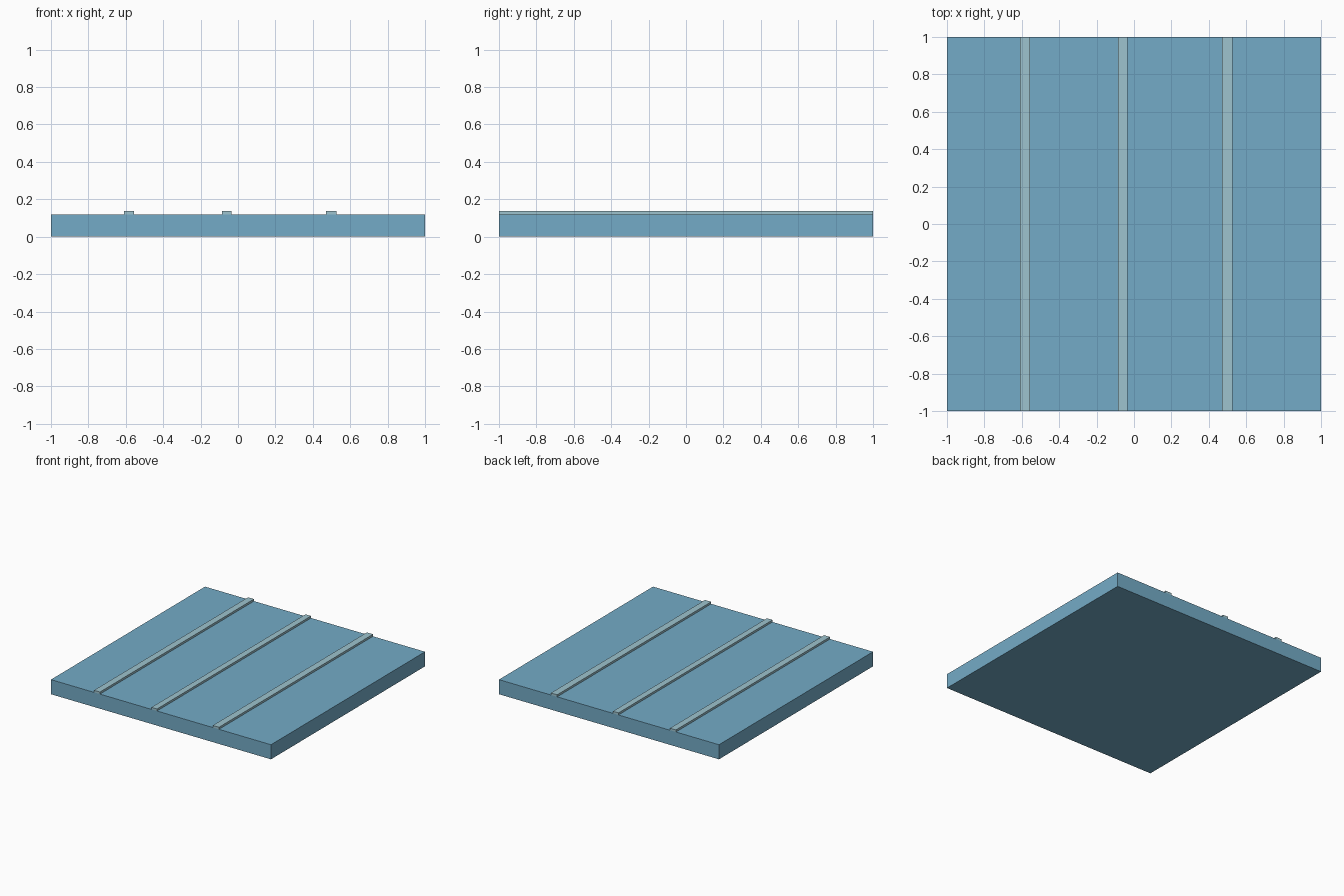
import bpy
import bmesh

if "Cube" in bpy.data.objects:
    bpy.data.objects.remove(bpy.data.objects["Cube"])

SLAB_TOP = 0.12
STRIP_TOP = 0.137


def material(name, rgb):
    mat = bpy.data.materials.new(name)
    mat.diffuse_color = (*rgb, 1.0)
    mat.use_nodes = True
    mat.node_tree.nodes["Principled BSDF"].inputs["Base Color"].default_value = mat.diffuse_color
    return mat


def box(name, lo, hi, mat):
    """Flat-shaded box spanning two opposite corners."""
    bm = bmesh.new()
    bmesh.ops.create_cube(bm, size=1.0)
    for v in bm.verts:
        v.co = [l if c < 0 else h for c, l, h in zip(v.co, lo, hi)]
    mesh = bpy.data.meshes.new(name)
    bm.to_mesh(mesh)
    bm.free()
    mesh.materials.append(mat)
    obj = bpy.data.objects.new(name, mesh)
    bpy.context.collection.objects.link(obj)
    return obj


slab_blue = material("slab_blue", (0.175, 0.41, 0.57))
strip_pale = material("strip_pale", (0.34, 0.55, 0.62))

# Square floor slab
box("floor_slab", (-1, -1, 0), (1, 1, SLAB_TOP), slab_blue)

# Raised strips running front to back: (name, centre x, width)
for side, x, width in (("left", -0.582, 0.054),
                       ("middle", -0.061, 0.050),
                       ("right", 0.499, 0.056)):
    box(f"{side}_strip", (x - width / 2, -1, SLAB_TOP),
        (x + width / 2, 1, STRIP_TOP), strip_pale)
